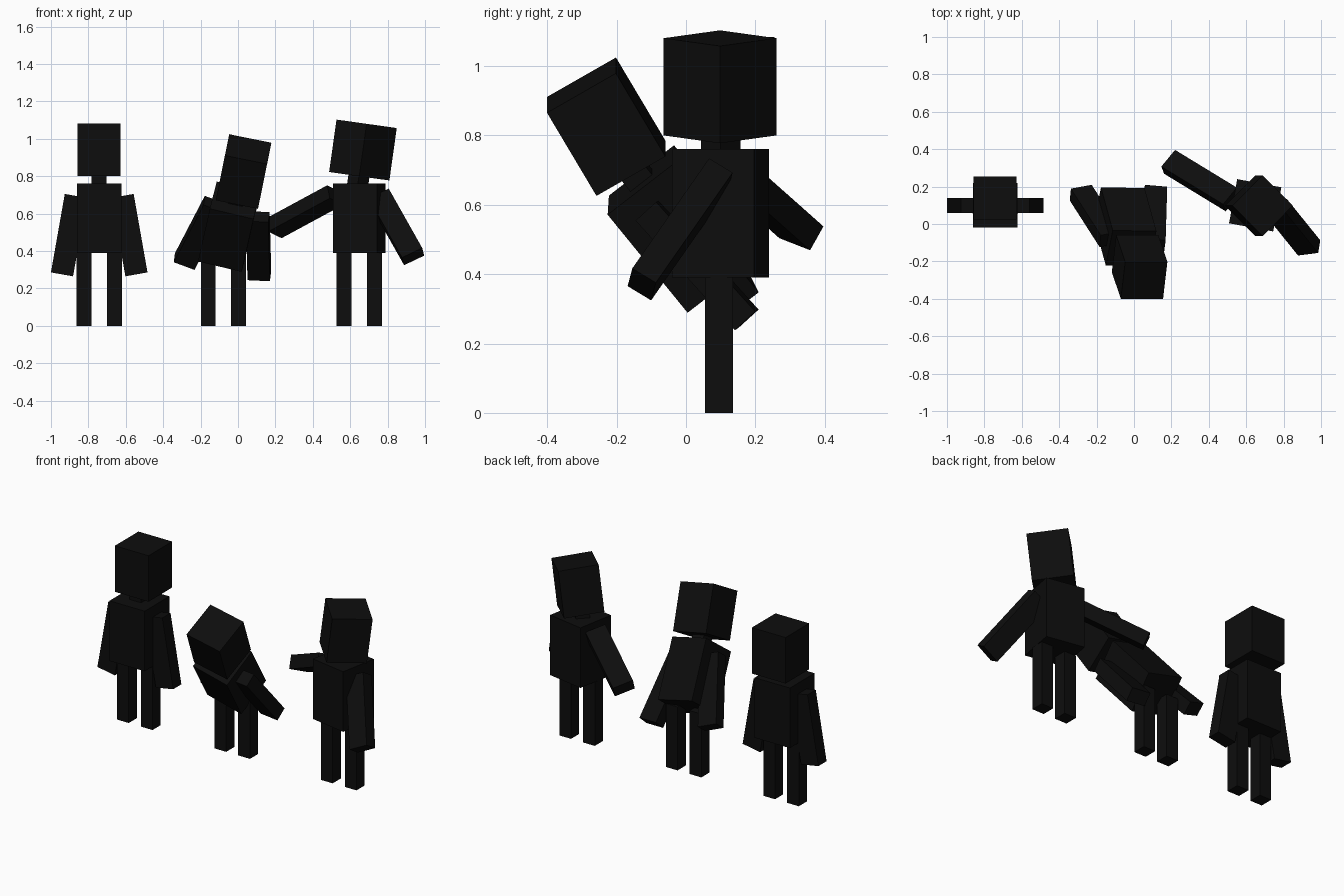
import bpy, bmesh, math
from mathutils import Vector, Matrix

if "Cube" in bpy.data.objects:
    bpy.data.objects.remove(bpy.data.objects["Cube"])

black = bpy.data.materials.new("matte_black")
black.diffuse_color = (0.004, 0.004, 0.004, 1)
black.use_nodes = True
black.node_tree.nodes["Principled BSDF"].inputs["Base Color"].default_value = black.diffuse_color

HEAD = (0.23, 0.23, 0.283)
NECK = (0.08, 0.08, 0.10)
TORSO = (0.24, 0.24, 0.37)
ARM = (0.12, 0.08, 0.426)
LEG = (0.08, 0.08, 0.39)


def box(name, size, center, up=(0, 0, 1), side=(1, 0, 0)):
    """Box whose local z follows up and local x follows side."""
    z = Vector(up).normalized()
    x = Vector(side)
    x = (x - z * x.dot(z)).normalized()
    y = z.cross(x)
    rot = Matrix((x, y, z)).transposed().to_4x4()
    mesh = bpy.data.meshes.new(name)
    bm = bmesh.new()
    bmesh.ops.create_cube(bm, size=1, matrix=Matrix.Diagonal((*size, 1)))
    bm.to_mesh(mesh)
    bm.free()
    mesh.materials.append(black)
    ob = bpy.data.objects.new(name, mesh)
    ob.matrix_world = Matrix.Translation(center) @ rot
    bpy.context.collection.objects.link(ob)
    return ob


def legs(prefix, x):
    for label, s in (("left", -1), ("right", 1)):
        box(f"{prefix}_{label}_leg", LEG, (x + s * 0.081, 0.095, 0.195))


# Standing figure, arms hanging slightly outward
X = -0.742
legs("standing", X)
box("standing_torso", TORSO, (X, 0.10, 0.575))
box("standing_neck", NECK, (X, 0.10, 0.79))
box("standing_head", HEAD, (X, 0.14, 0.9415))
for label, s in (("left", -1), ("right", 1)):
    box(f"standing_{label}_arm", ARM, (X + s * 0.162, 0.10, 0.485),
        up=(-s * 0.174, 0, 0.985))

# Bowing figure, torso and head leaning forward
legs("bowing", -0.078)
lean = (0.17, -0.62, 0.76)
box("bowing_torso", TORSO, (-0.047, -0.015, 0.53), lean, (0.98, -0.04, -0.2))
box("bowing_neck", NECK, (-0.005, -0.145, 0.69), lean, (0.98, 0, -0.2))
box("bowing_head", HEAD, (0.03, -0.23, 0.825), (0.17, -0.5, 0.84), (0.98, 0, -0.2))
box("bowing_left_arm", ARM, (-0.205, 0.043, 0.497),
    (0.375, -0.585, 0.72), (0.94, 0.16, -0.33))
box("bowing_right_arm", ARM, (0.11, 0.032, 0.426),
    (-0.02, -0.67, 0.74), (1, -0.08, -0.05))

# Reaching figure, torso twisted and head turned and tilted
legs("reaching", 0.648)
box("reaching_torso", TORSO, (0.648, 0.10, 0.575), side=(0.983, -0.182, 0))
tilt = Matrix.Rotation(math.radians(8), 3, 'Y')
up, side = tilt @ Vector((0, 0, 1)), tilt @ Vector((1, 1, 0))
box("reaching_neck", NECK, (0.645, 0.10, 0.79), up, side)
box("reaching_head", HEAD, (0.668, 0.098, 0.94), up, side)
box("reaching_left_arm", ARM, (0.355, 0.232, 0.61),
    (0.776, -0.473, 0.42), (0.61, 0.74, -0.29))
box("reaching_right_arm", ARM, (0.847, -0.017, 0.529),
    (-0.42, 0.52, 0.745), (0.89, 0.118, 0.433))
